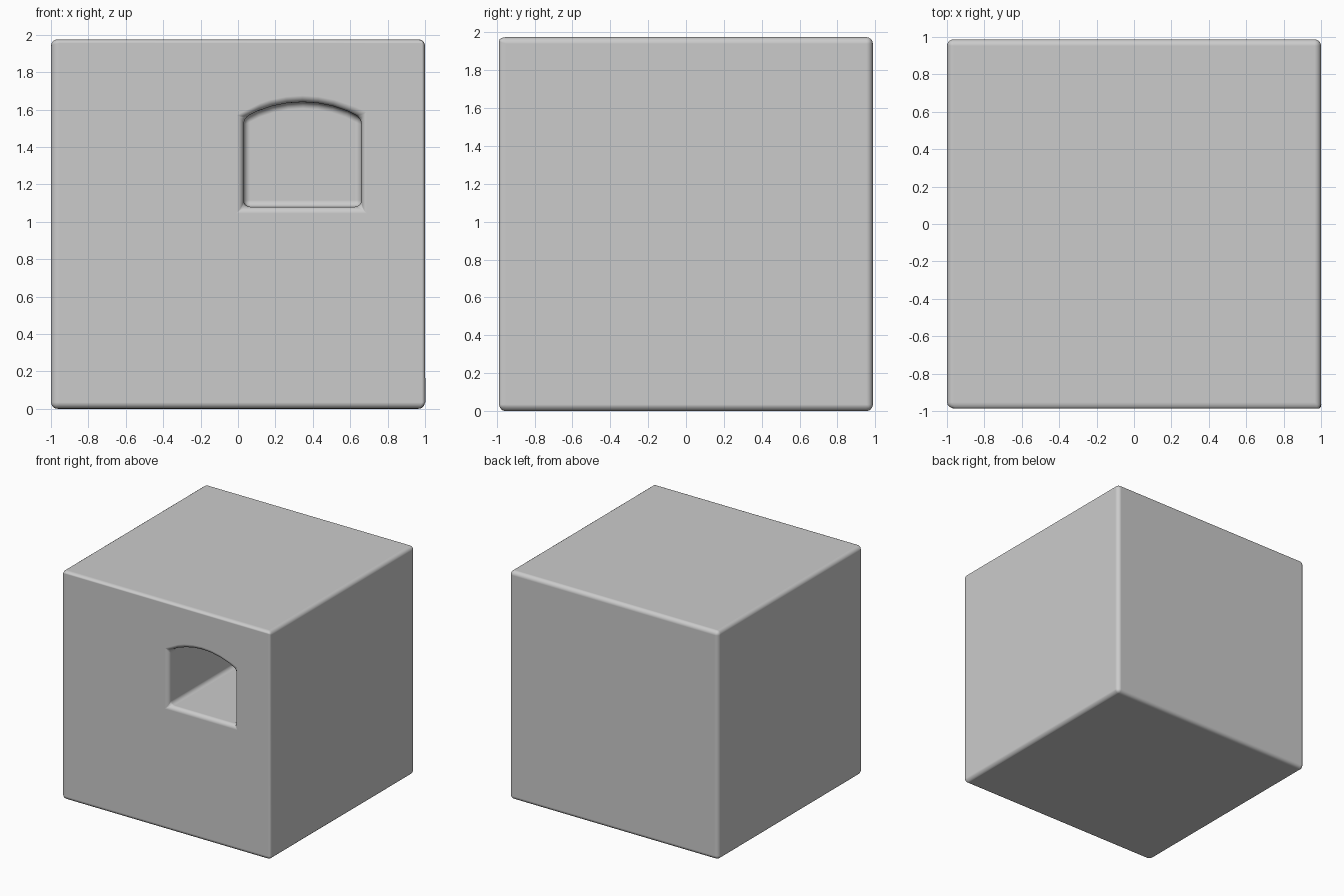
import bpy, bmesh, math

if "Cube" in bpy.data.objects:
    bpy.data.objects.remove(bpy.data.objects["Cube"])


def add_object(name, bm):
    bmesh.ops.recalc_face_normals(bm, faces=bm.faces)
    mesh = bpy.data.meshes.new(name)
    bm.to_mesh(mesh)
    bm.free()
    obj = bpy.data.objects.new(name, mesh)
    bpy.context.collection.objects.link(obj)
    return obj


# Solid block
W, D, H = 2.0, 1.975, 1.975
bm = bmesh.new()
bmesh.ops.create_cube(bm, size=1)
for v in bm.verts:
    v.co = (v.co.x * W, v.co.y * D, (v.co.z + 0.5) * H)
block = add_object("block", bm)

# Arched niche cutter: straight sides with a shallow circular arch on top
x0, x1, z0, spring, apex = 0.03, 0.66, 1.08, 1.555, 1.64
depth = 1.3
half, rise, cx = (x1 - x0) / 2, apex - spring, (x0 + x1) / 2
radius = (half ** 2 + rise ** 2) / (2 * rise)
sweep = math.asin(half / radius)
profile = [(x0, z0), (x1, z0)]
for i in range(9):
    a = sweep * (1 - i / 4)
    profile.append((cx + radius * math.sin(a), apex - radius + radius * math.cos(a)))

bm = bmesh.new()
face = bm.faces.new([bm.verts.new((x, -D / 2 - 0.2, z)) for x, z in profile])
ext = bmesh.ops.extrude_face_region(bm, geom=[face])
for g in ext["geom"]:
    if isinstance(g, bmesh.types.BMVert):
        g.co.y += depth + 0.2
cutter = add_object("niche_cutter", bm)
cutter.hide_render = True
cutter.hide_set(True)

# Cut the niche, then round all sharp edges
cut = block.modifiers.new("niche", 'BOOLEAN')
cut.operation = 'DIFFERENCE'
cut.solver = 'EXACT'
cut.object = cutter
bev = block.modifiers.new("rounding", 'BEVEL')
bev.width = 0.035
bev.segments = 4
bev.limit_method = 'ANGLE'
bev.angle_limit = math.radians(25)
bev.harden_normals = True

for p in block.data.polygons:
    p.use_smooth = True
bpy.context.view_layer.objects.active = block
block.select_set(True)
bpy.ops.object.shade_smooth_by_angle(angle=math.radians(40))
